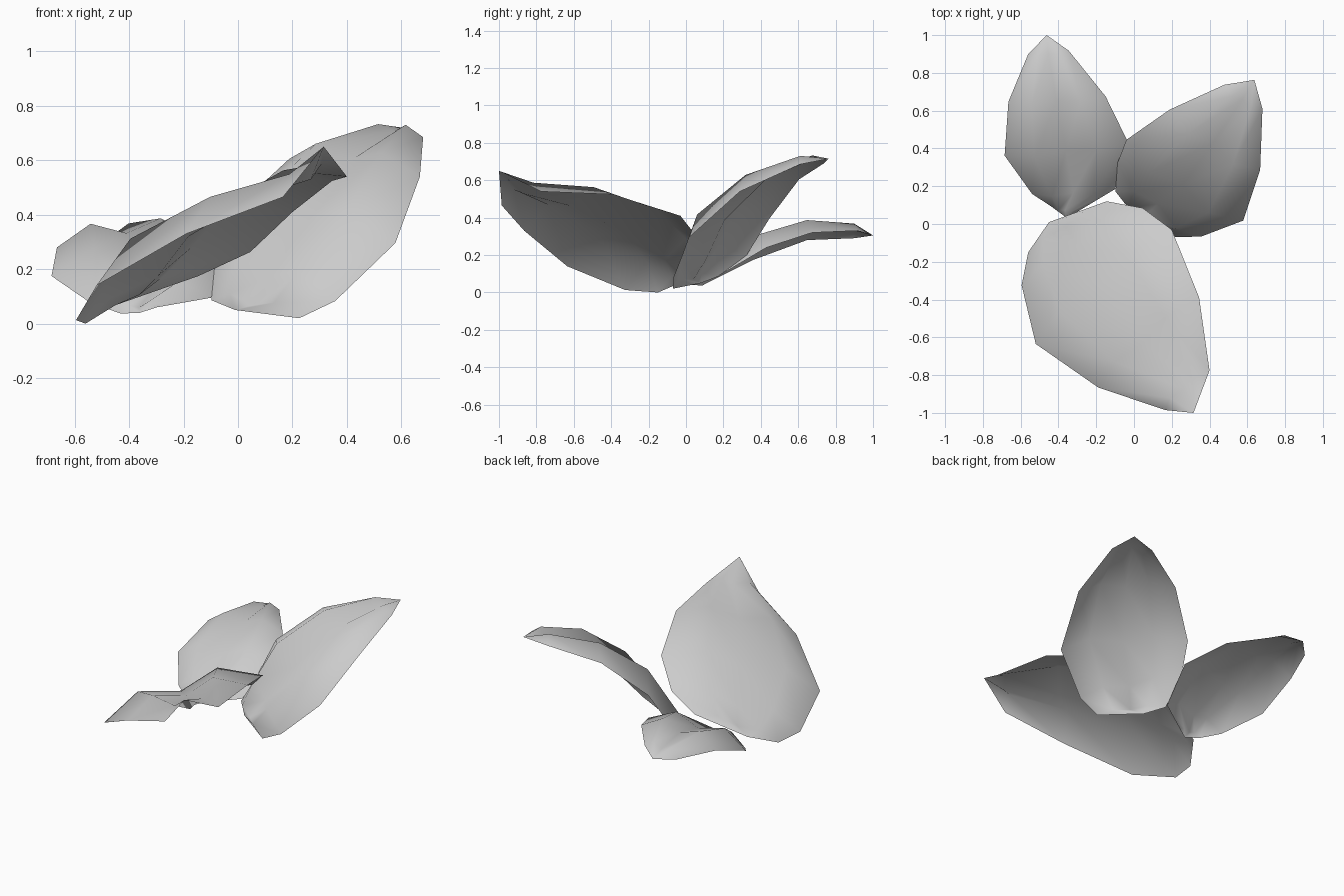
import bpy
import bmesh
from mathutils import Vector

default_cube = bpy.data.objects.get("Cube")
if default_cube:
    bpy.data.objects.remove(default_cube, do_unlink=True)

# One plain grey for every leaf
GREY = (0.6, 0.6, 0.6, 1.0)
leaf_grey = bpy.data.materials.new("leaf grey")
leaf_grey.use_nodes = True
leaf_grey.diffuse_color = GREY
leaf_grey.node_tree.nodes["Principled BSDF"].inputs["Base Color"].default_value = GREY

# Position across the leaf, and share of the row's swell at that position:
# two raised lobes with a sunken midrib between them
CROSS_SECTION = [(0, 0), (0.25, 1), (0.5, 0.42), (0.75, 1), (1, 0)]


def make_leaf(name, tip, base, rows):
    """Folded sheet: each row is (right edge, left edge, lobe height)."""
    tip, base = Vector(tip), Vector(base)
    middle = rows[len(rows) // 2]
    across = Vector(middle[1]) - Vector(middle[0])
    up = across.cross(tip - base).normalized()
    if up.z < 0:
        up.negate()

    bm = bmesh.new()
    grid = []
    for right, left, swell in rows:
        right, left = Vector(right), Vector(left)
        grid.append([bm.verts.new(right.lerp(left, t) + up * swell * share)
                     for t, share in CROSS_SECTION])
    tip_vert, base_vert = bm.verts.new(tip), bm.verts.new(base)

    # Strips between rows, with a fan at either end
    for col in range(len(CROSS_SECTION) - 1):
        bm.faces.new((tip_vert, grid[0][col + 1], grid[0][col]))
        for upper, lower in zip(grid, grid[1:]):
            bm.faces.new((upper[col], upper[col + 1], lower[col + 1], lower[col]))
        bm.faces.new((grid[-1][col], grid[-1][col + 1], base_vert))

    # Turn the whole sheet face up
    bm.normal_update()
    if sum(face.normal.dot(up) for face in bm.faces) < 0:
        bmesh.ops.reverse_faces(bm, faces=bm.faces[:])
    for face in bm.faces:
        face.smooth = True

    mesh = bpy.data.meshes.new(name)
    bm.to_mesh(mesh)
    bm.free()
    mesh.materials.append(leaf_grey)
    leaf = bpy.data.objects.new(name, mesh)
    bpy.context.collection.objects.link(leaf)
    return leaf


# Large leaf rising to the front
make_leaf("front_leaf", (0.315, -1, 0.65), (-0.45, 0.01, 0.068), [
    ((0.4, -0.775, 0.54), (0.165, -0.985, 0.465), 0.075),
    ((0.345, -0.39, 0.524), (-0.19, -0.865, 0.33), 0.1),
    ((0.2, -0.03, 0.41), (-0.52, -0.635, 0.14), 0.12),
    ((0.045, 0.085, 0.263), (-0.595, -0.325, 0.013), 0.1),
    ((-0.145, 0.12, 0.175), (-0.56, -0.15, 0), 0.05),
])

# Low leaf at the back right
make_leaf("back_right_leaf", (-0.462, 1, 0.305), (-0.36, 0.035, 0.04), [
    ((-0.345, 0.917, 0.33), (-0.56, 0.9, 0.29), 0.05),
    ((-0.15, 0.675, 0.32), (-0.665, 0.647, 0.28), 0.08),
    ((-0.03, 0.43, 0.24), (-0.685, 0.362, 0.175), 0.09),
    ((-0.1, 0.185, 0.095), (-0.54, 0.16, 0.075), 0.07),
    ((-0.298, 0.066, 0.06), (-0.43, 0.087, 0.037), 0.025),
])

# Steep leaf at the back left
make_leaf("back_left_leaf", (0.637, 0.763, 0.715), (-0.01, 0.08, 0.05), [
    ((0.68, 0.61, 0.685), (0.478, 0.737, 0.69), 0.055),
    ((0.668, 0.288, 0.54), (0.188, 0.605, 0.605), 0.09),
    ((0.578, 0.018, 0.296), (-0.04, 0.446, 0.395), 0.12),
    ((0.357, -0.066, 0.083), (-0.087, 0.325, 0.2), 0.1),
    ((0.225, -0.07, 0.02), (-0.098, 0.172, 0.086), 0.05),
])
